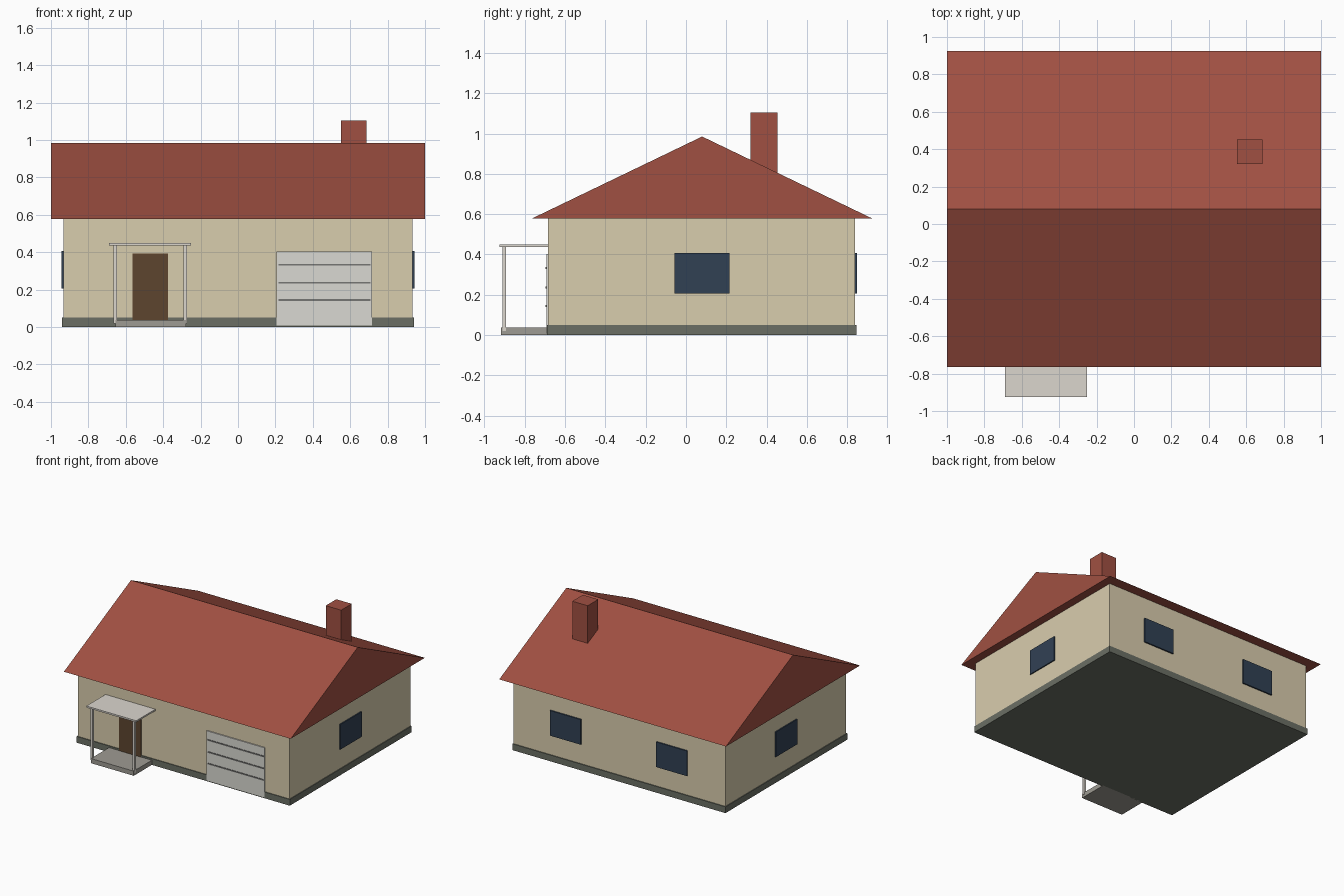
import bpy, bmesh

if "Cube" in bpy.data.objects:
    bpy.data.objects.remove(bpy.data.objects["Cube"])


def material(name, rgb):
    m = bpy.data.materials.new(name)
    lin = [((c / 255 + 0.055) / 1.055) ** 2.4 for c in rgb]
    m.diffuse_color = (*lin, 1)
    m.use_nodes = True
    m.node_tree.nodes["Principled BSDF"].inputs["Base Color"].default_value = m.diffuse_color
    return m


ROOF = material("terracotta", (160, 80, 66))
WALL = material("cream render", (217, 205, 174))
PLINTH = material("plinth grey", (107, 111, 101))
STEP = material("concrete", (158, 155, 147))
CANOPY = material("pale canopy", (219, 214, 206))
GARAGE = material("garage white", (218, 217, 210))
GROOVE = material("groove grey", (118, 118, 116))
DOOR = material("brown wood", (93, 69, 47))
GLASS = material("dark blue glass", (49, 65, 84))


def finish(name, bm, mat):
    bmesh.ops.recalc_face_normals(bm, faces=bm.faces)
    me = bpy.data.meshes.new(name)
    bm.to_mesh(me)
    bm.free()
    me.materials.append(mat)
    ob = bpy.data.objects.new(name, me)
    bpy.context.collection.objects.link(ob)
    return ob


def box(name, x, y, z, mat):
    """Box from (min, max) ranges on each axis."""
    bm = bmesh.new()
    bmesh.ops.create_cube(bm, size=1)
    for v in bm.verts:
        v.co = [r[0] if c < 0 else r[1] for c, r in zip(v.co, (x, y, z))]
    return finish(name, bm, mat)


# House body
box("plinth", (-0.94, 0.94), (-0.69, 0.845), (0, 0.05), PLINTH)
box("walls", (-0.934, 0.934), (-0.684, 0.838), (0.002, 0.58), WALL)

# Gable roof: triangular profile extruded along x
bm = bmesh.new()
profile = [(-0.765, 0.578), (0.925, 0.578), (0.08, 0.985)]
face = bm.faces.new([bm.verts.new((-1, y, z)) for y, z in profile])
ext = bmesh.ops.extrude_face_region(bm, geom=[face])
new = [g for g in ext["geom"] if isinstance(g, bmesh.types.BMVert)]
bmesh.ops.translate(bm, verts=new, vec=(2, 0, 0))
if face.is_valid and len(bm.faces) < 5:
    bm.faces.new([v for v in bm.verts if v.co.x < 0])
finish("roof", bm, ROOF)
box("chimney", (0.55, 0.686), (0.32, 0.453), (0.7, 1.105), ROOF)

# Porch
box("porch_step", (-0.655, -0.277), (-0.918, -0.68), (0, 0.037), STEP)
box("porch_canopy", (-0.69, -0.25), (-0.925, -0.68), (0.436, 0.449), CANOPY)
for side, x in (("left", -0.656), ("right", -0.282)):
    box("porch_post_" + side, (x - 0.009, x + 0.009), (-0.911, -0.893),
        (0.02, 0.44), CANOPY)
box("front_door", (-0.563, -0.373), (-0.692, -0.68), (0.037, 0.393), DOOR)

# Garage door with dark panel joints
box("garage_door", (0.207, 0.717), (-0.693, -0.68), (0.008, 0.403), GARAGE)
for i, z in enumerate((0.333, 0.237, 0.145)):
    box(f"garage_joint_{i}", (0.217, 0.708), (-0.697, -0.69),
        (z - 0.005, z + 0.005), GROOVE)

# Windows: one on each gable wall, two on the back wall
WZ = (0.206, 0.406)
box("window_right", (0.93, 0.943), (-0.057, 0.215), WZ, GLASS)
box("window_left", (-0.943, -0.93), (-0.057, 0.215), WZ, GLASS)
for side, x in (("a", 0.335), ("b", -0.602)):
    box("window_back_" + side, (x, x + 0.272), (0.83, 0.849), WZ, GLASS)
